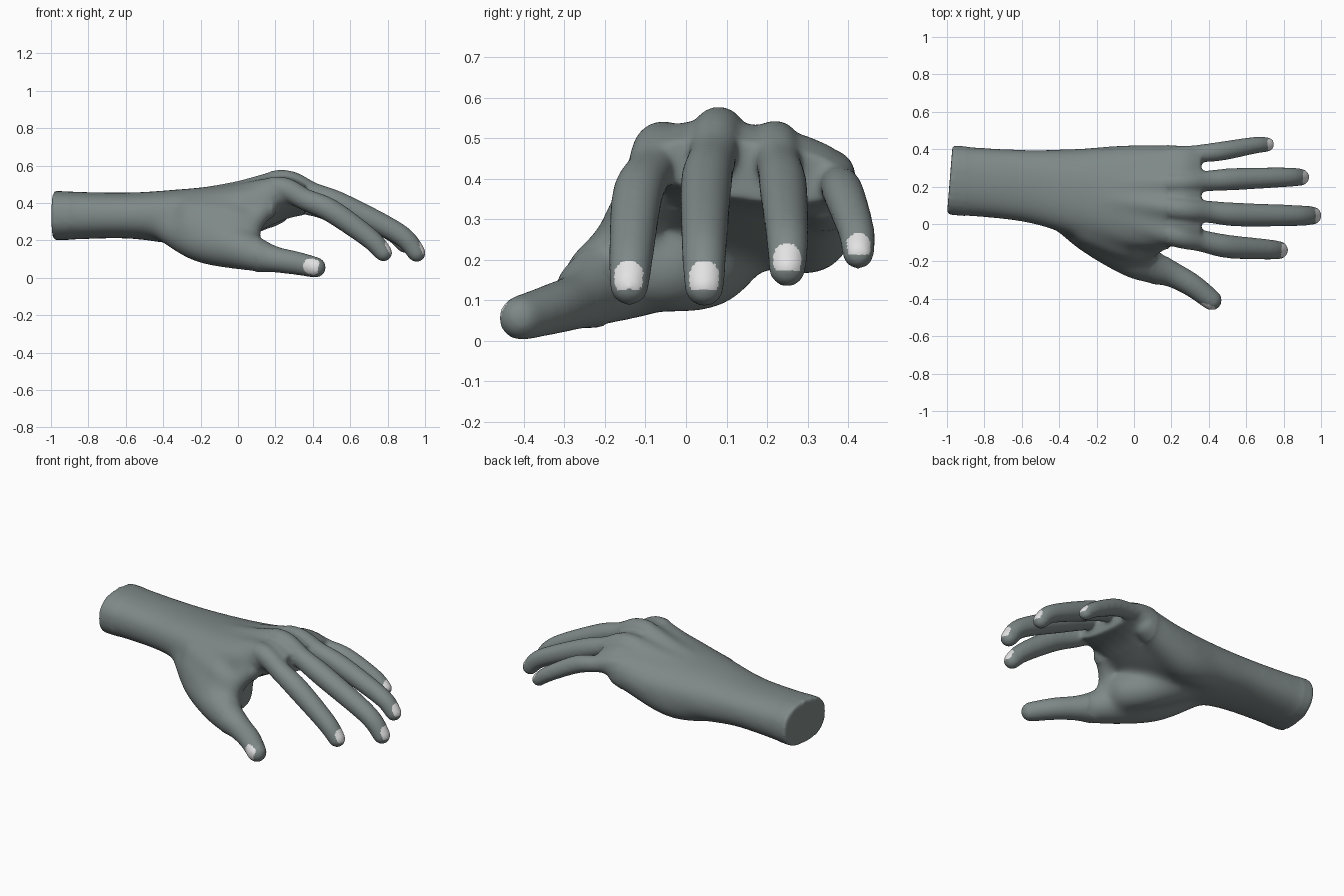
import bpy, bmesh, math
from mathutils import Vector

cube = bpy.data.objects.get("Cube")
if cube:
    bpy.data.objects.remove(cube, do_unlink=True)

SIDES = 24
ANGLES = [math.tau * i / SIDES for i in range(SIDES)]


def material(name, color):
    m = bpy.data.materials.new(name)
    m.use_nodes = True
    m.diffuse_color = (*color, 1)
    bsdf = m.node_tree.nodes["Principled BSDF"]
    bsdf.inputs["Base Color"].default_value = (*color, 1)
    bsdf.inputs["Roughness"].default_value = 0.6
    return m


def clamp(value):
    return max(0, min(1, value))


def power(value, exponent):
    return math.copysign(abs(value) ** exponent, value)


def spline(points, steps=8):
    """Smooth curve through tuples of any length."""
    padded = [points[0], *points, points[-1]]
    out = []
    for a, b, c, d in zip(padded, padded[1:], padded[2:], padded[3:]):
        for i in range(steps):
            t = i / steps
            out.append([q + t * ((r - p) + t * (2 * p - 5 * q + 4 * r - s + t * (3 * q - p - 3 * r + s))) / 2
                        for p, q, r, s in zip(a, b, c, d)])
    return out + [list(points[-1])]


def skin_rings(bm, rings):
    """Closed shell through a list of vertex rings."""
    loops = [[bm.verts.new(co) for co in ring] for ring in rings]
    faces = [bm.faces.new(loops[0][::-1]), bm.faces.new(loops[-1])]
    for a, b in zip(loops, loops[1:]):
        for i in range(SIDES):
            j = (i + 1) % SIDES
            faces.append(bm.faces.new((a[i], a[j], b[j], b[i])))
    bmesh.ops.recalc_face_normals(bm, faces=faces)


def circle(center, radius, axis):
    side = axis.cross(Vector((0, 0, 1))).normalized()
    up = side.cross(axis)
    return [center + radius * (side * math.cos(a) + up * math.sin(a)) for a in ANGLES]


def tube(bm, path):
    """Round-ended limb; each path point is x, y, z, radius."""
    pts = [(Vector(p[:3]), p[3] + 0.003) for p in spline(path)]
    first, last = pts[0], pts[-1]
    start = (pts[1][0] - first[0]).normalized()
    end = (last[0] - pts[-2][0]).normalized()
    caps = [math.radians(a) for a in (85, 65, 45, 22)]
    rings = [circle(first[0] - start * first[1] * math.sin(a), first[1] * math.cos(a), start)
             for a in caps]
    for i, (center, radius) in enumerate(pts):
        axis = pts[min(i + 1, len(pts) - 1)][0] - pts[max(i - 1, 0)][0]
        rings.append(circle(center, radius, axis.normalized()))
    rings += [circle(last[0] + end * last[1] * math.sin(a), last[1] * math.cos(a), end)
              for a in reversed(caps)]
    skin_rings(bm, rings)


def finger(size, *joints):
    """Path from the wrist through the knuckle to the tip, with thicker joints."""
    knuckle, *rest = map(Vector, joints)
    wrist = Vector((-.3, .18 + .4 * (knuckle.y - .15), .41))
    points = [wrist, wrist.lerp(knuckle, .55), knuckle, knuckle.lerp(rest[0], .5), *rest]
    girth = (.85, .88, 1.02, .96, 1.03, .91, .79)
    return [(*p, size * k) for p, k in zip(points, girth)]


bm = bmesh.new()

# Forearm and palm: x, right edge, left edge, bottom, top
stations = [(-1, .05, .42, .2, .465), (-.6, .01, .4, .21, .457), (-.3, -.07, .405, .18, .475),
            (0, -.135, .425, .21, .5), (.24, -.115, .42, .315, .535), (.36, -.09, .405, .345, .49)]
rings = []
for x, right, left, bottom, top in spline(stations):
    ring = []
    half, tilt = (left - right) / 2, -.12 * clamp((x + .6) / .8)
    slant = .08 * clamp((-.6 - x) / .4)
    for a in ANGLES:
        dy = half * power(math.cos(a), .85)
        z = (bottom + top) / 2 + (top - bottom) / 2 * power(math.sin(a), .85) + tilt * dy
        ring.append((x + slant * (dy + half), (right + left) / 2 + dy, z))
    rings.append(ring)
skin_rings(bm, rings)

# Digits
thumb = [(-.38, .05, .28, .09), (-.2, -.06, .2, .115), (0, -.178, .157, .112),
         (.1, -.23, .122, .09), (.2, -.268, .098, .067), (.31, -.327, .079, .06),
         (.415, -.407, .056, .053)]
index = finger(.058, (.22, -.06, .48), (.5, -.12, .357), (.7, -.135, .215), (.777, -.14, .135))
middle = finger(.059, (.24, .08, .515), (.56, .05, .387), (.86, .045, .235), (.955, .045, .133))
ring_finger = finger(.055, (.24, .22, .485), (.54, .24, .378), (.81, .25, .255), (.893, .25, .178))
little = finger(.047, (.21, .36, .42), (.47, .39, .36), (.64, .42, .27), (.712, .425, .215))
digits = [thumb, index, middle, ring_finger, little]

# Palm pads and the web of the thumb
inner_pad = [(-.26, .12, .26, .1), (-.08, .05, .19, .11), (0, -.05, .18, .11)]
outer_pad = [(-.29, .28, .285, .11), (-.1, .3, .285, .115), (.2, .345, .36, .075)]
upper_web = [(-.25, -.02, .34, .09), (-.04, -.105, .31, .088), (.055, -.14, .27, .065)]
lower_web = [(-.25, -.04, .27, .1), (-.06, -.135, .22, .1), (.04, -.18, .19, .075)]
web_fold = [(.05, -.17, .19, .065), (.07, -.135, .28, .06), (.15, -.08, .38, .06)]
for path in digits + [inner_pad, outer_pad, upper_web, lower_web, web_fold]:
    tube(bm, path)

shells = bpy.data.meshes.new("hand_shells")
bm.to_mesh(shells)
bm.free()
hand = bpy.data.objects.new("hand", shells)
bpy.context.collection.objects.link(hand)

# Fuse the shells into one soft skin
remesh = hand.modifiers.new("fuse", 'REMESH')
remesh.mode = 'VOXEL'
remesh.voxel_size = 0.008
smooth = hand.modifiers.new("soften", 'SMOOTH')
smooth.factor = 0.5
smooth.iterations = 24
skin = bpy.data.meshes.new_from_object(hand.evaluated_get(bpy.context.evaluated_depsgraph_get()))
hand.modifiers.clear()
hand.data = skin
bpy.data.meshes.remove(shells)
skin.name = "hand"

# Blend the palm and the back of the hand further, leaving the digits crisp
bm = bmesh.new()
bm.from_mesh(skin)
palm = [v for v in bm.verts if -.9 < v.co.x < .18 and (v.co.x < .1 or v.co.y > -.2)]
for _ in range(80):
    bmesh.ops.smooth_vert(bm, verts=palm, factor=.5, use_axis_x=True, use_axis_y=True, use_axis_z=True)
bm.to_mesh(skin)
bm.free()

skin.materials.clear()
skin.materials.append(material("grey_green_skin", (.21, .25, .245)))
skin.materials.append(material("pale_nail", (.76, .76, .76)))

# Nails: rounded patches on the back of each tip
for path in digits:
    tip, radius = Vector(path[-1][:3]), path[-1][3]
    along = (tip - Vector(path[-2][:3])).normalized()
    back = Vector((-.5, -.85, .1)) if path is thumb else Vector((0, 0, 1))
    back = (back - along * back.dot(along)).normalized()
    side = along.cross(back)
    for face in skin.polygons:
        d = (face.center - tip) / radius
        u, v = d.dot(along) / .78, d.dot(side) / .78
        if d.length < 2 and d.dot(back) > .2 and abs(u) ** 3 + abs(v) ** 3 < 1:
            face.material_index = 1

bpy.context.view_layer.objects.active = hand
hand.select_set(True)
bpy.ops.object.shade_smooth_by_angle(angle=math.radians(50))
